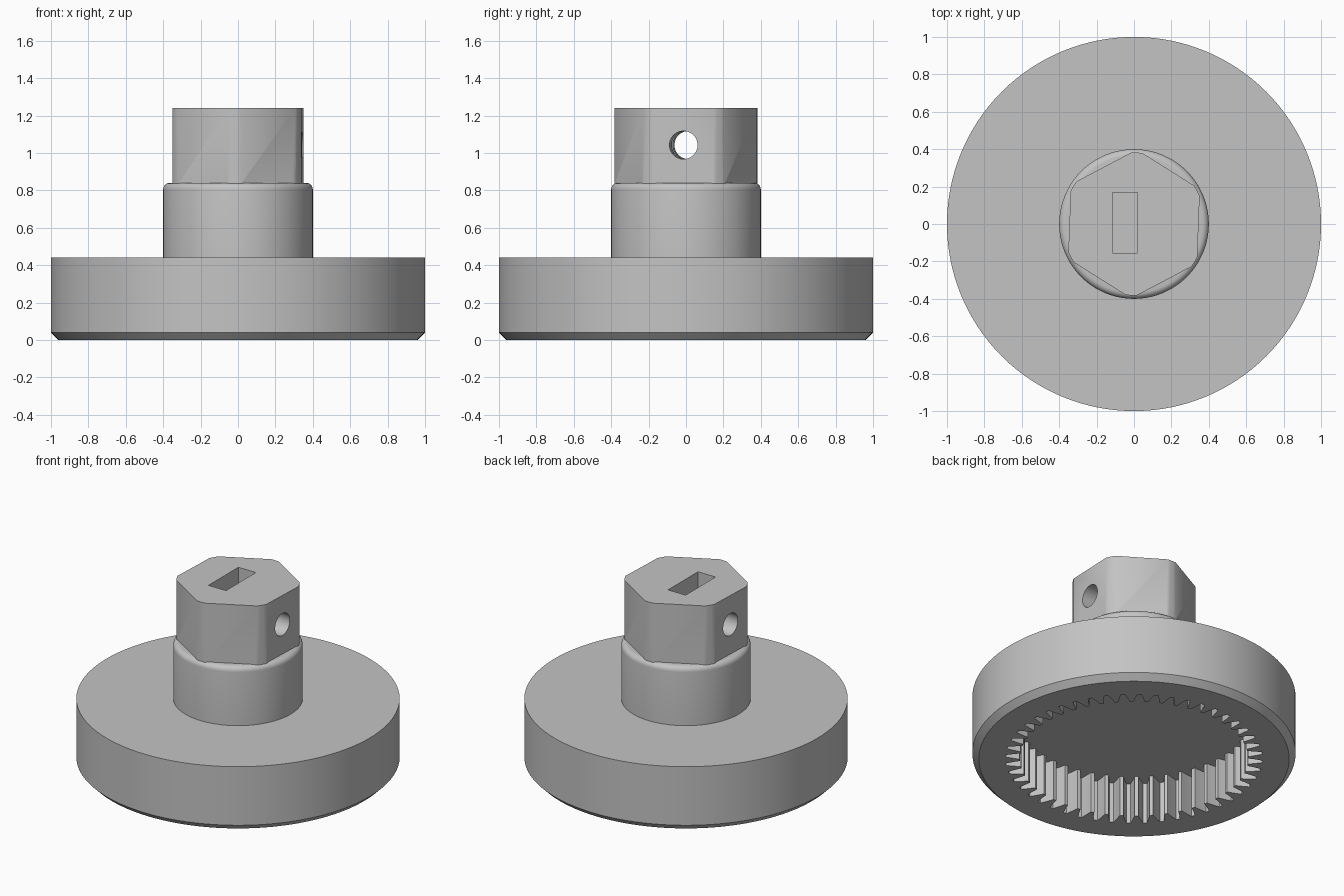
import bpy, bmesh, math
from math import sin, cos, pi, radians, acos
from mathutils import Matrix

cube = bpy.data.objects.get("Cube")
if cube:
    bpy.data.objects.remove(cube, do_unlink=True)

TURN = radians(-2.2)      # slight twist of the hexagonal shank
TEETH = 48
ROOT, TIP = 0.795, 0.707  # radii of the internal teeth

grey = bpy.data.materials.new("plain_grey")
grey.use_nodes = True
grey.diffuse_color = (0.55, 0.55, 0.55, 1)
grey.node_tree.nodes["Principled BSDF"].inputs["Base Color"].default_value = grey.diffuse_color


def finish(bm, name):
    """Turn a bmesh into a linked object."""
    bmesh.ops.recalc_face_normals(bm, faces=bm.faces)
    mesh = bpy.data.meshes.new(name)
    bm.to_mesh(mesh)
    bm.free()
    mesh.materials.append(grey)
    obj = bpy.data.objects.new(name, mesh)
    bpy.context.collection.objects.link(obj)
    return obj


def prism(name, outline, z0, z1):
    """Extrude a flat outline between two heights."""
    bm = bmesh.new()
    low = [bm.verts.new((x, y, z0)) for x, y in outline]
    high = [bm.verts.new((x, y, z1)) for x, y in outline]
    bm.faces.new(low)
    bm.faces.new(high)
    for i in range(len(low)):
        j = (i + 1) % len(low)
        bm.faces.new((low[i], low[j], high[j], high[i]))
    return finish(bm, name)


def lathe(name, profile, steps=128):
    """Stack rings of (radius, height) and cap both ends."""
    bm = bmesh.new()
    rings = [[bm.verts.new((r * cos(2 * pi * i / steps), r * sin(2 * pi * i / steps), z))
              for i in range(steps)] for r, z in profile]
    for a, b in zip(rings, rings[1:]):
        for i in range(steps):
            j = (i + 1) % steps
            bm.faces.new((a[i], a[j], b[j], b[i]))
    bm.faces.new(rings[0])
    bm.faces.new(rings[-1])
    return finish(bm, name)


def polar(r, a):
    return r * cos(a), r * sin(a)


def combine(target, tool, operation):
    """Apply a boolean and discard the tool."""
    tool.hide_render = True
    mod = target.modifiers.new(operation.lower(), "BOOLEAN")
    mod.operation, mod.solver, mod.object = operation, "EXACT", tool
    bpy.context.view_layer.objects.active = target
    bpy.ops.object.modifier_apply(modifier=mod.name)
    bpy.data.objects.remove(tool, do_unlink=True)


# Wheel and round collar: chamfered underside, rounded shoulder
FILLET = 0.035
profile = [(0.96, 0), (1, 0.04), (1, 0.44), (0.4, 0.44)]
for k in range(7):
    a = pi / 2 * k / 6
    profile.append((0.4 - FILLET + FILLET * cos(a), 0.84 - FILLET + FILLET * sin(a)))
body = lathe("ring_gear_hub", profile)

# Hexagonal shank with corners trimmed to a circle
FLAT, CORNER = 0.345, 0.382
half = acos(FLAT / CORNER)
hexagon = []
for side in range(6):
    start = TURN + side * pi / 3 + half
    for k in range(4):
        hexagon.append(polar(CORNER, start + (pi / 3 - 2 * half) * k / 3))
combine(body, prism("hex_shank", hexagon, 0.7, 1.24), "UNION")

# Recess with internal gear teeth
pitch = 2 * pi / TEETH
gear = []
for t in range(TEETH):
    mid = pi / 2 + t * pitch
    for r, offset in ((TIP, -0.38), (0.75, -0.26), (ROOT, -0.12),
                      (ROOT, 0.12), (0.75, 0.26), (TIP, 0.38)):
        gear.append(polar(r, mid + offset * pitch))
combine(body, prism("gear_recess", gear, -0.1, 0.28), "DIFFERENCE")

# Blind slot in the top
slot = [(-0.115, -0.155), (0.018, -0.155), (0.018, 0.168), (-0.115, 0.168)]
combine(body, prism("shaft_slot", slot, 0.84, 1.4), "DIFFERENCE")

# Cross hole through the shank
bm = bmesh.new()
place = (Matrix.Translation((0, 0, 1.042)) @ Matrix.Rotation(TURN, 4, "Z")
         @ Matrix.Rotation(pi / 2, 4, "Y"))
bmesh.ops.create_cone(bm, cap_ends=True, segments=48, radius1=0.075, radius2=0.075,
                      depth=1.2, matrix=place)
combine(body, finish(bm, "cross_hole"), "DIFFERENCE")

# Smooth round walls, crisp edges
bpy.ops.object.select_all(action="DESELECT")
body.select_set(True)
bpy.context.view_layer.objects.active = body
bpy.ops.object.shade_smooth_by_angle(angle=radians(30))
